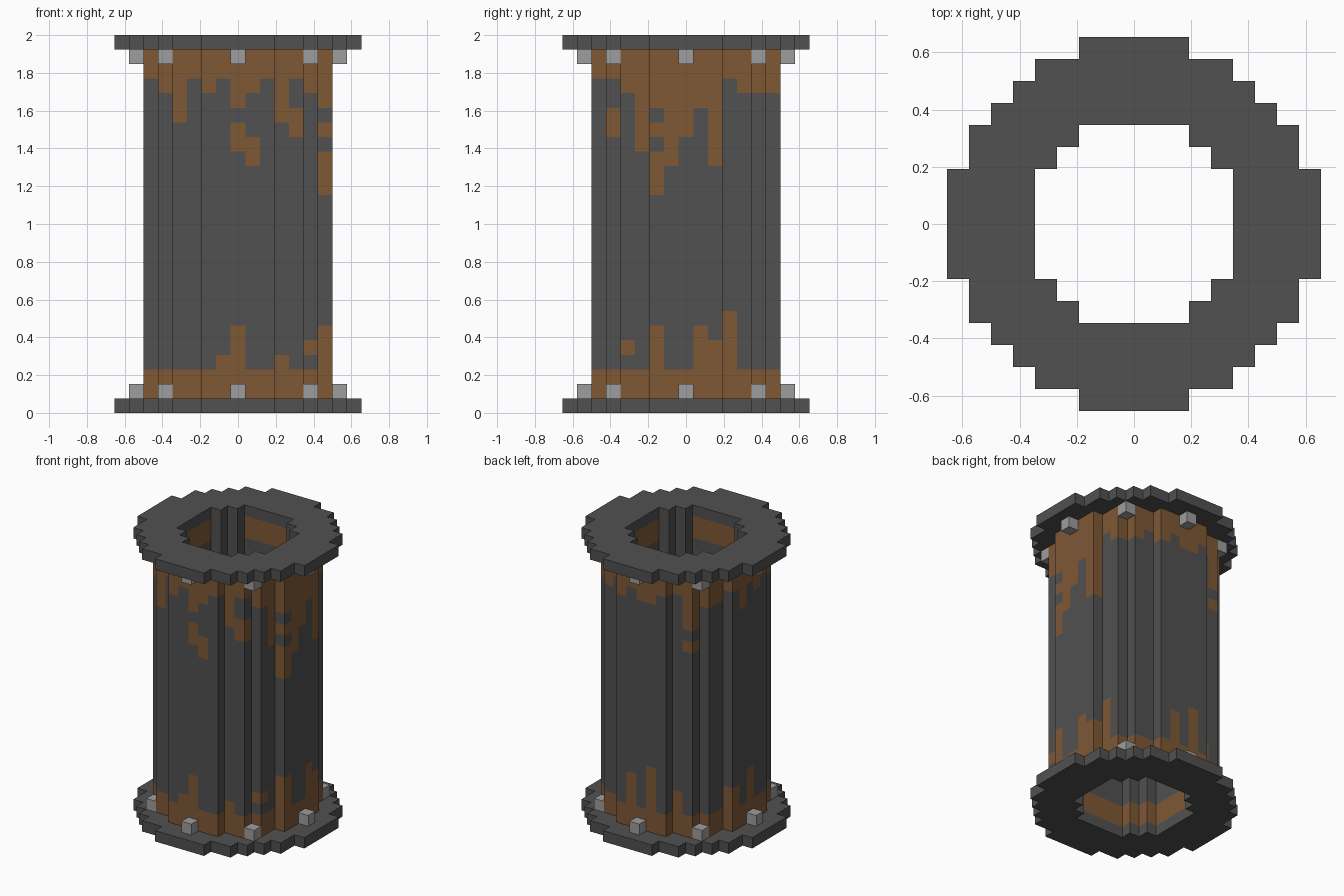
import bpy, bmesh

if "Cube" in bpy.data.objects:
    bpy.data.objects.remove(bpy.data.objects["Cube"])

U = 1 / 13          # block size
TOP = 26            # height in blocks
HOLE, PIPE, FLANGE = 22, 42, 70   # squared radii in blocks


def material(name, rgb):
    m = bpy.data.materials.new(name)
    m.diffuse_color = (*rgb, 1)
    m.use_nodes = True
    b = m.node_tree.nodes["Principled BSDF"]
    b.inputs["Base Color"].default_value = (*rgb, 1)
    b.inputs["Roughness"].default_value = 0.8
    return m


iron = material("dark_iron", (0.082, 0.082, 0.082))
rust = material("rust", (0.215, 0.098, 0.036))
steel = material("bolt_steel", (0.34, 0.34, 0.34))


def ring(outer):
    """Blocks of a stepped ring around the hole."""
    return {(i, j) for i in range(-8, 9) for j in range(-8, 9)
            if HOLE < i * i + j * j <= outer}


def finish(name, bm, mats):
    bmesh.ops.remove_doubles(bm, verts=bm.verts, dist=1e-5)
    bmesh.ops.dissolve_limit(bm, angle_limit=0.01, verts=bm.verts, edges=bm.edges,
                             delimit={'MATERIAL'})
    me = bpy.data.meshes.new(name)
    bm.to_mesh(me)
    bm.free()
    for m in mats:
        me.materials.append(m)
    ob = bpy.data.objects.new(name, me)
    bpy.context.collection.objects.link(ob)


def quad(bm, pts, mat=0):
    f = bm.faces.new([bm.verts.new([c * U for c in p]) for p in pts])
    f.material_index = mat


def side(bm, i, j, di, dj, z0, z1, mat=0):
    """Vertical face of block (i, j) towards (di, dj)."""
    cx, cy = i + di / 2, j + dj / 2
    ax, ay = cx + dj / 2, cy - di / 2
    bx, by = cx - dj / 2, cy + di / 2
    quad(bm, [(ax, ay, z0), (bx, by, z0), (bx, by, z1), (ax, ay, z1)], mat)


DIRS = ((1, 0), (-1, 0), (0, 1), (0, -1))


# Flanges: one-block-thick stepped rings
def flange(name, z):
    bm = bmesh.new()
    cells = ring(FLANGE)
    for i, j in cells:
        sq = [(i - .5, j - .5), (i + .5, j - .5), (i + .5, j + .5), (i - .5, j + .5)]
        quad(bm, [(x, y, z + 1) for x, y in sq])
        quad(bm, [(x, y, z) for x, y in reversed(sq)])
        for di, dj in DIRS:
            if (i + di, j + dj) not in cells:
                side(bm, i, j, di, dj, z, z + 1)
    finish(name, bm, [iron])


flange("bottom_flange", 0)
flange("top_flange", TOP - 1)

# Rust per outer block column: (lowest row of drip, highest row of creep)
DRIPS = {
    # front
    (-5, -4): (22, 2), (-4, -5): (20, 2), (-2, -6): (22, 2), (-1, -6): (23, 3),
    (0, -6): (21, 5), (1, -6): (22, 2), (3, -5): (20, 3), (5, -4): (22, 2),
    # right-hand side
    (5, -3): (18, 2), (6, -2): (21, 5), (6, -1): (17, 2), (6, 0): (19, 2),
    (6, 1): (21, 5), (6, 2): (17, 4), (5, 3): (23, 6), (5, 4): (22, 2),
    # back
    (4, 5): (22, 2), (2, 6): (22, 2), (1, 6): (23, 5), (0, 6): (22, 2),
    (-1, 6): (22, 4), (-4, 5): (20, 2), (-3, 5): (23, 4),
    # left-hand side
    (-5, 4): (22, 2), (-5, 3): (22, 2), (-6, 2): (23, 4), (-6, 1): (21, 2),
    (-6, 0): (23, 5), (-6, -1): (22, 2),
}
# Loose rust patches
PATCHES = {
    (0, -6): (18, 19), (1, -6): (17, 18), (4, -5): (19, 20),
    (6, -2): (15, 16, 17, 19), (5, -4): (4,), (-4, 5): (18,), (-1, 6): (5, 6),
}


def is_rust(i, j, z, inner):
    if inner:
        main_wall = min(abs(i), abs(j)) <= 2
        return z <= 2 or (z >= 23 and main_wall)
    low, high = DRIPS.get((i, j), (23, 2))
    return z >= low or z <= high or z in PATCHES.get((i, j), ())


# Pipe wall between the flanges
bm = bmesh.new()
cells = ring(PIPE)
for i, j in cells:
    for di, dj in DIRS:
        n = (i + di, j + dj)
        if n in cells:
            continue
        inner = n[0] ** 2 + n[1] ** 2 <= HOLE
        for z in range(1, TOP - 1):
            side(bm, i, j, di, dj, z, z + 1, int(is_rust(i, j, z, inner)))
finish("pipe_wall", bm, [iron, rust])

# Bolts: eight cubes against each flange
SPOTS = [(7, 0), (5, 5), (0, 7), (-5, 5), (-7, 0), (-5, -5), (0, -7), (5, -5)]
for level, z in (("bottom", 1.5), ("top", TOP - 1.5)):
    for k, (i, j) in enumerate(SPOTS):
        bm = bmesh.new()
        bmesh.ops.create_cube(bm, size=U)
        bmesh.ops.translate(bm, verts=bm.verts, vec=(i * U, j * U, z * U))
        finish(f"{level}_bolt_{k + 1}", bm, [steel])
